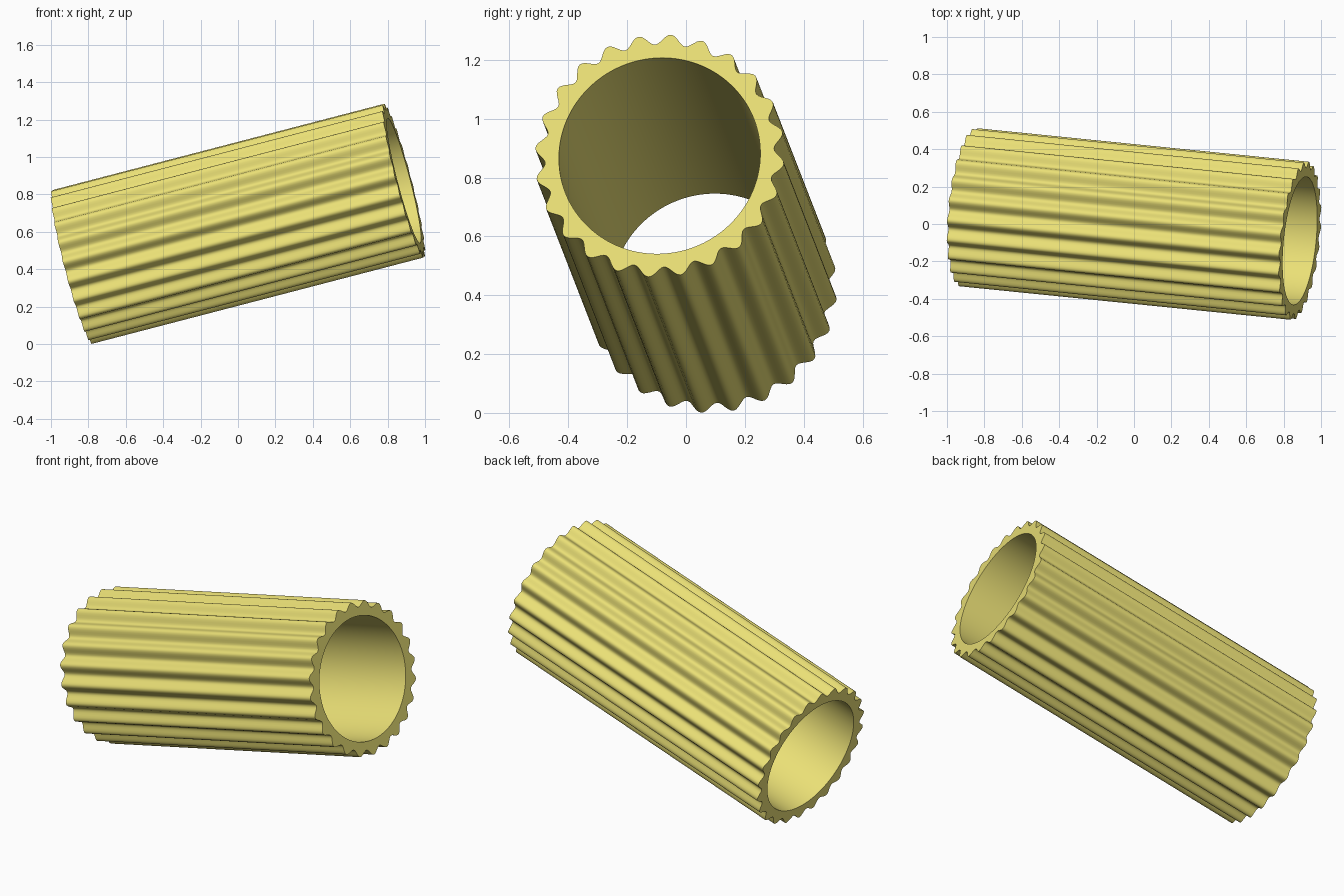
import bpy, bmesh
from math import sin, cos, radians, tau
from mathutils import Vector

if "Cube" in bpy.data.objects:
    bpy.data.objects.remove(bpy.data.objects["Cube"])

TEETH, STEPS = 24, 12
LENGTH, R_MID, WAVE, R_HOLE = 1.842, 0.4085, 0.0175, 0.344
CENTRE = Vector((0, 0, 0.643))
AXIS = Vector((1.78, -0.18, 0.463)).normalized()
N = TEETH * STEPS


def ring(bm, x, radius):
    """Closed loop of vertices around the x axis; radius is a function of the angle."""
    loop = []
    for i in range(N):
        a = tau * i / N
        t, r = a + radians(4.5), radius(a)
        loop.append(bm.verts.new((x, r * sin(t), r * cos(t))))
    return loop


def fluted(a):
    return R_MID + WAVE * cos(TEETH * a)


def hole(a):
    return R_HOLE


# Fluted tube: outer wall, both end faces and the bore
bm = bmesh.new()
h = LENGTH / 2
loops = [ring(bm, -h, fluted), ring(bm, h, fluted), ring(bm, h, hole), ring(bm, -h, hole)]
for k in range(4):
    p, q = loops[k], loops[(k + 1) % 4]
    for i in range(N):
        j = (i + 1) % N
        bm.faces.new((p[i], p[j], q[j], q[i]))
bmesh.ops.recalc_face_normals(bm, faces=bm.faces)
mesh = bpy.data.meshes.new("fluted_tube")
bm.to_mesh(mesh)
bm.free()

# Tilt the tube into place
tube = bpy.data.objects.new("fluted_tube", mesh)
bpy.context.collection.objects.link(tube)
tube.location = CENTRE
tube.rotation_euler = Vector((1, 0, 0)).rotation_difference(AXIS).to_euler()

# Yellow material
mat = bpy.data.materials.new("yellow")
mat.diffuse_color = (0.82, 0.74, 0.18, 1)
mat.use_nodes = True
mat.node_tree.nodes["Principled BSDF"].inputs["Base Color"].default_value = mat.diffuse_color
mesh.materials.append(mat)

bpy.context.view_layer.objects.active = tube
tube.select_set(True)
bpy.ops.object.shade_smooth_by_angle(angle=radians(40))
